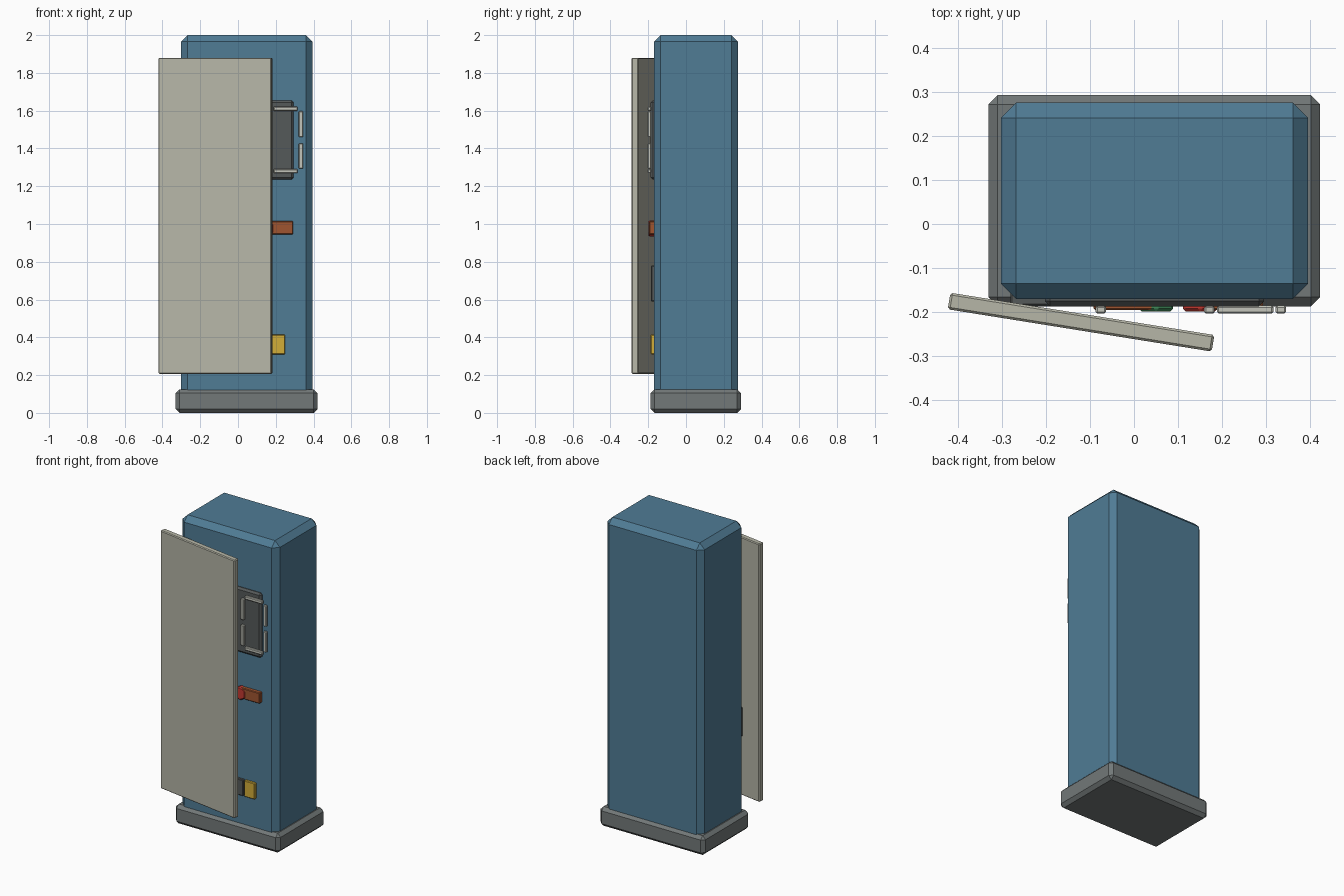
import bpy, math

if "Cube" in bpy.data.objects:
    bpy.data.objects.remove(bpy.data.objects["Cube"])

def material(name, rgb):
    m = bpy.data.materials.new(name)
    m.diffuse_color = (*rgb, 1)
    m.use_nodes = True
    m.node_tree.nodes["Principled BSDF"].inputs["Base Color"].default_value = m.diffuse_color
    return m

BLUE = material("blue_paint", (0.08, 0.20, 0.30))
BASE = material("base_grey", (0.17, 0.19, 0.19))
DOOR = material("door_grey", (0.47, 0.47, 0.39))
DARK = material("dark_grey", (0.09, 0.10, 0.10))
LIGHT = material("pale_grey", (0.55, 0.56, 0.50))
RED = material("red", (0.55, 0.04, 0.03))
GREEN = material("green", (0.05, 0.25, 0.10))
RUST = material("rust", (0.35, 0.09, 0.03))
YELLOW = material("yellow", (0.65, 0.42, 0.04))

def finish(o, name, mat, bevel):
    o.name = name
    o.data.materials.append(mat)
    if bevel:
        b = o.modifiers.new("chamfer", 'BEVEL')
        b.width, b.segments = bevel, 1
    return o

def box(name, x, y, z, mat, bevel=0.004):
    """Chamfered box from (min, max) ranges."""
    bpy.ops.mesh.primitive_cube_add(size=1, location=[sum(r) / 2 for r in (x, y, z)])
    o = bpy.context.object
    o.scale = [r[1] - r[0] for r in (x, y, z)]
    bpy.ops.object.transform_apply(location=False, rotation=False, scale=True)
    return finish(o, name, mat, bevel)

# Plinth and cabinet
box("plinth", (-0.33, 0.422), (-0.187, 0.292), (0, 0.125), BASE, 0.021)
box("cabinet", (-0.302, 0.395), (-0.17, 0.275), (0.07, 2.0), BLUE, 0.035)

# Door, standing ajar
door = box("door", (-0.423, 0.183), (-0.2415, -0.2035), (0.207, 1.88), DOOR, 0.005)
door.rotation_euler.z = math.radians(-9.1)

# Display panel and raised segment bars
box("display_panel", (-0.202, 0.295), (-0.187, -0.15), (1.235, 1.655), DARK, 0.012)
SEG_Y = (-0.203, -0.185)
for x in (-0.075, 0.171, 0.333):
    for z in ((1.293, 1.427), (1.46, 1.597)):
        box("display_upright", (x - 0.012, x + 0.012), SEG_Y, z, LIGHT)
for z in (1.28, 1.61):
    box("display_bar", (0.188, 0.316), SEG_Y, (z - 0.011, z + 0.011), LIGHT)

# Two latches: a flat lever with a six-sided button
for side, mat in ((-1, GREEN), (1, RED)):
    cx = 0.1 + side * 0.05
    box("lever", sorted((cx, 0.1 + side * 0.192)), (-0.195, -0.16), (0.945, 1.015), RUST)
    bpy.ops.mesh.primitive_cylinder_add(vertices=6, radius=0.045, depth=0.04,
                                        location=(cx, -0.178, 0.976),
                                        rotation=(math.pi / 2, 0, 0))
    finish(bpy.context.object, "button", mat, 0.006)

# Plate behind the door
box("lower_plate", (-0.28, -0.05), (-0.185, -0.15), (0.59, 0.78), DARK)

# Warning strip of alternating blocks
for i in range(5):
    cx = 0.046 + (i - 2) * 0.083
    box("warning_block", (cx - 0.038, cx + 0.038), (-0.187, -0.15), (0.31, 0.415),
        DARK if i % 2 else YELLOW)
